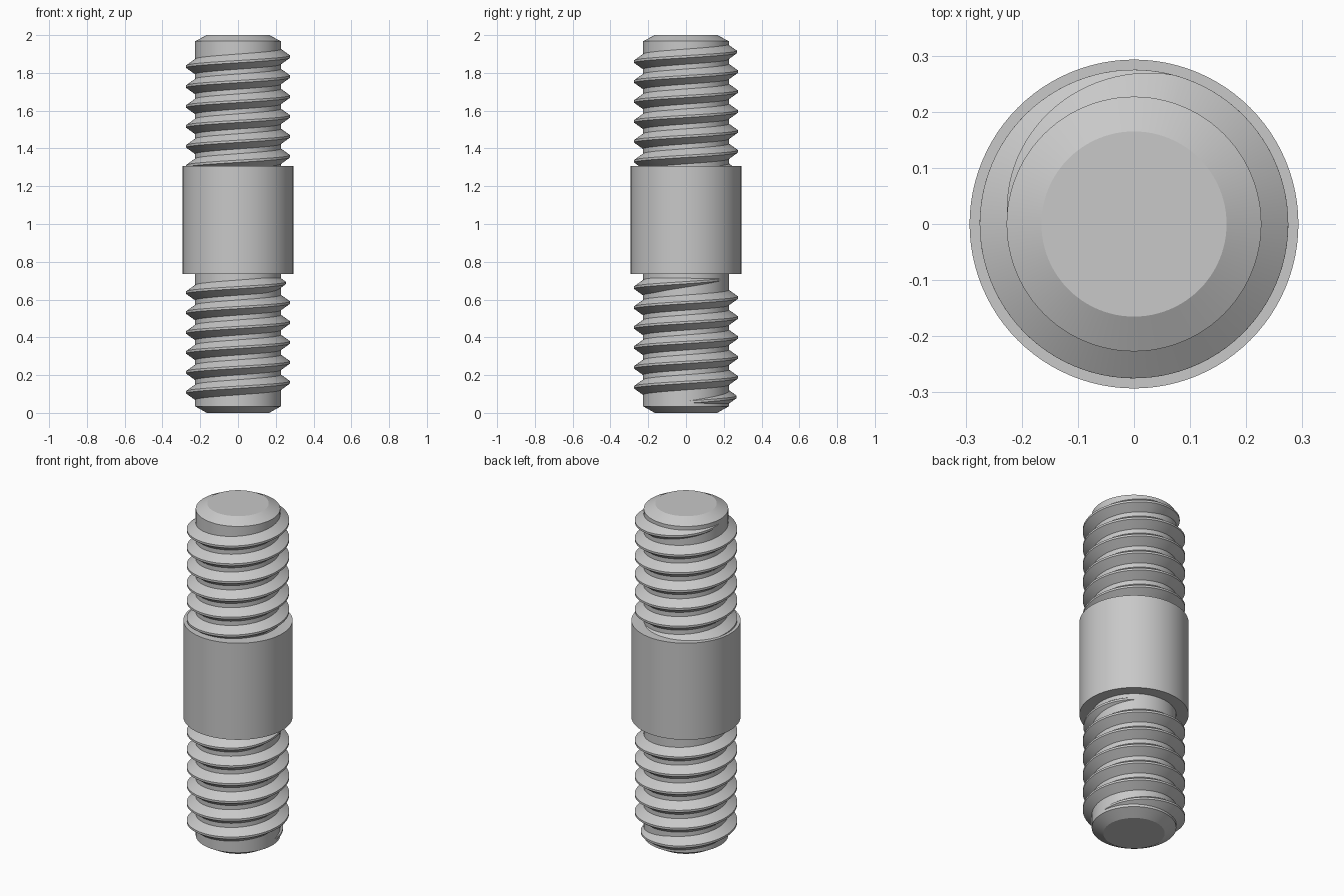
import bpy
import bmesh
from math import cos, sin, pi, radians

if "Cube" in bpy.data.objects:
    bpy.data.objects.remove(bpy.data.objects["Cube"], do_unlink=True)

CORE_R, CREST_R, COLLAR_R = 0.227, 0.275, 0.293
PITCH = 0.1055
SEGMENTS = 96

steel = bpy.data.materials.new("grey steel")
steel.use_nodes = True
grey = (0.58, 0.58, 0.58, 1)
steel.diffuse_color = grey
steel.node_tree.nodes["Principled BSDF"].inputs["Base Color"].default_value = grey


def skin(name, rings):
    """Bridge successive vertex rings and cap both ends."""
    bm = bmesh.new()
    loops = [[bm.verts.new(p) for p in ring] for ring in rings]
    for a, b in zip(loops, loops[1:]):
        n = len(a)
        for i in range(n):
            j = (i + 1) % n
            bm.faces.new((a[i], a[j], b[j], b[i]))
    bm.faces.new(loops[0])
    bm.faces.new(loops[-1])
    bmesh.ops.recalc_face_normals(bm, faces=bm.faces)
    mesh = bpy.data.meshes.new(name)
    bm.to_mesh(mesh)
    bm.free()
    mesh.materials.append(steel)
    obj = bpy.data.objects.new(name, mesh)
    bpy.context.collection.objects.link(obj)
    bpy.ops.object.select_all(action="DESELECT")
    obj.select_set(True)
    bpy.context.view_layer.objects.active = obj
    bpy.ops.object.shade_smooth_by_angle(angle=radians(25))


def lathe(name, profile):
    skin(name, [[(r * cos(2 * pi * i / SEGMENTS), r * sin(2 * pi * i / SEGMENTS), z)
                 for i in range(SEGMENTS)] for r, z in profile])


def thread(name, crest_z, start, end, fade_in, fade_out):
    """Right-handed ridge sinking into the rod where it fades.

    crest_z is the crest height at angle 0; angles and fades are in turns.
    """
    steps = round((end - start) * SEGMENTS)
    rings = []
    for i in range(steps + 1):
        t = start + (end - start) * i / steps
        grow = 1.0
        if fade_in:
            grow = min(grow, (t - start) / fade_in)
        if fade_out:
            grow = min(grow, (end - t) / fade_out)
        crest = CORE_R - 0.002 + (CREST_R - CORE_R + 0.002) * grow
        root = crest - (CREST_R - CORE_R) - 0.004
        z = crest_z + PITCH * t
        section = [(root, -0.043), (crest, -0.006), (crest, 0.006), (root, 0.043)]
        a = 2 * pi * t
        rings.append([(r * cos(a), r * sin(a), z + dz) for r, dz in section])
    skin(name, rings)


# Chamfered rod running the whole length
lathe("core_rod", [(0.165, 0), (CORE_R, 0.035), (CORE_R, 1.968), (0.165, 2)])

# Plain collar in the middle
lathe("middle_collar", [(COLLAR_R, 0.735), (COLLAR_R, 1.307)])

# Upper ridge starts inside the collar, lower ridge fades at both ends
thread("upper_thread", 1.886, -5.9, 0.5, 0, 0.29)
thread("lower_thread", 0.162, -1, 5.16, 0.3, 0.3)
